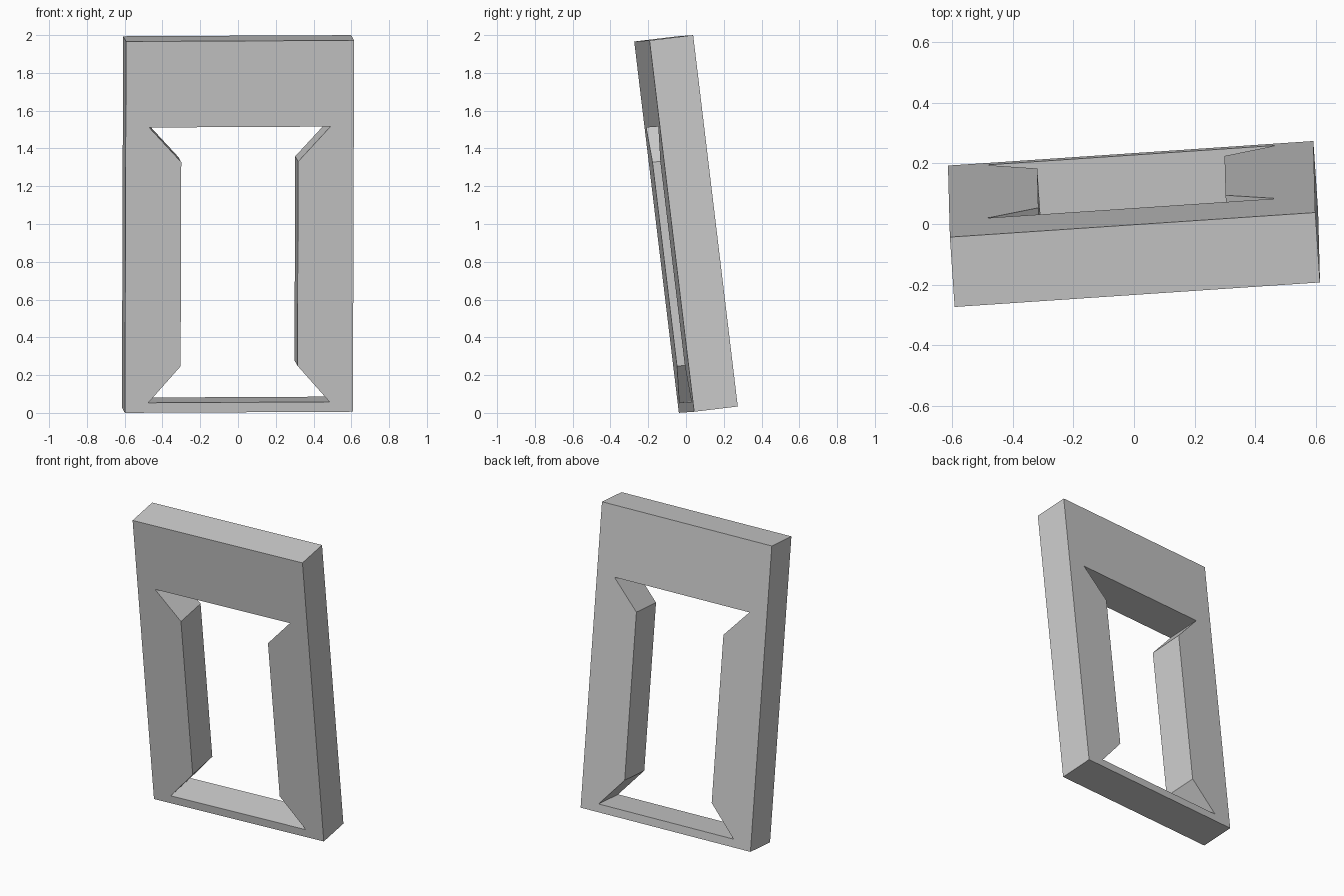
import bpy
from math import radians
from mathutils import Matrix

if "Cube" in bpy.data.objects:
    bpy.data.objects.remove(bpy.data.objects["Cube"])

W, H, D = 1.21, 1.98, 0.233

# Right half of each outline (x, height), mirrored to close the loop
outer_half = [(W / 2, 0), (W / 2, H)]
hole_half = [(0.481, 0.053), (0.31, 0.247), (0.31, 1.335), (0.481, 1.521)]

def loop(half):
    return half + [(-x, z) for x, z in reversed(half)]

# Flat frame profile with a notched window, extruded to the slab thickness
curve = bpy.data.curves.new("window_frame", 'CURVE')
curve.dimensions = '2D'
curve.fill_mode = 'BOTH'
curve.extrude = D / 2
for half in (outer_half, hole_half):
    pts = loop(half)
    spline = curve.splines.new('POLY')
    spline.points.add(len(pts) - 1)
    for p, (x, z) in zip(spline.points, pts):
        p.co = (x, z - H / 2, 0, 1)
    spline.use_cyclic_u = True

frame = bpy.data.objects.new("window_frame", curve)
bpy.context.collection.objects.link(frame)
bpy.context.view_layer.objects.active = frame
frame.select_set(True)
bpy.ops.object.convert(target='MESH')
frame = bpy.context.object

# Stand upright, then lean forward with a slight turn
frame.matrix_world = (
    Matrix.Translation((0, 0, 1))
    @ Matrix.Rotation(radians(3.88), 4, 'Z')
    @ Matrix.Rotation(radians(6.85), 4, 'X')
    @ Matrix.Rotation(radians(-0.28), 4, 'Y')
    @ Matrix.Rotation(radians(90), 4, 'X')
)
for poly in frame.data.polygons:
    poly.use_smooth = False
